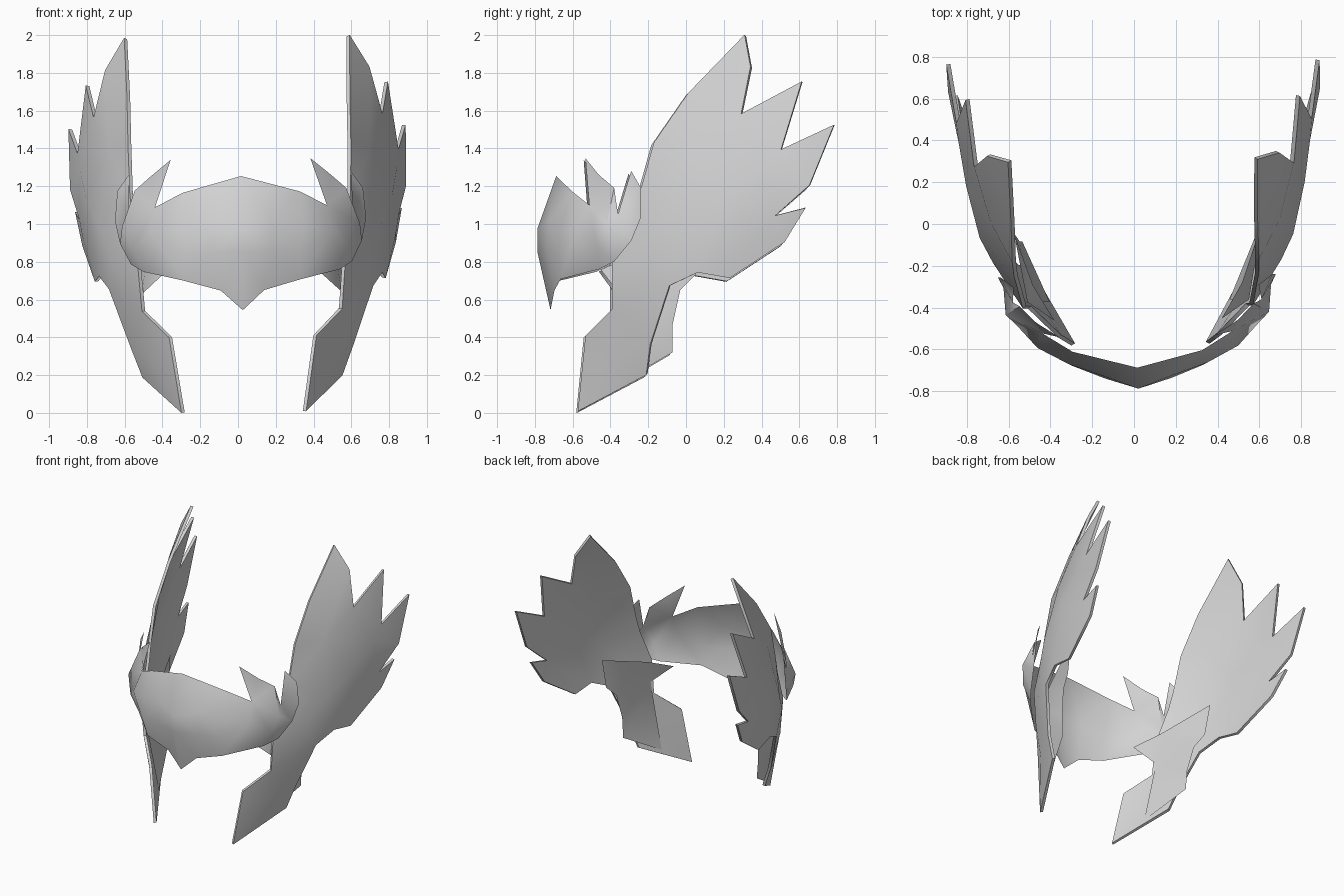
import bpy
import math
from mathutils import Vector
from mathutils.geometry import delaunay_2d_cdt

default_cube = bpy.data.objects.get("Cube")
if default_cube:
    bpy.data.objects.remove(default_cube, do_unlink=True)

# One pale grey for the whole headpiece
grey = bpy.data.materials.new("pale_grey")
grey.use_nodes = True
colour = (0.65, 0.65, 0.65, 1)
grey.diffuse_color = colour
grey.node_tree.nodes["Principled BSDF"].inputs["Base Color"].default_value = colour


def seen_from_side(p):
    return Vector((p[1], p[2]))


def wrapped_round_front(p):
    return Vector((math.atan2(p[0], -p[1]), p[2]))


def mirrored_shell(name, outline, inner, flatten, thickness=0):
    """Fill an outline through its inner points, then mirror it across x."""
    points = outline + inner
    count = len(outline)
    edges = [(i, (i + 1) % count) for i in range(count)]
    flat = [flatten(p) for p in points]
    verts, _, faces, source, _, _ = delaunay_2d_cdt(flat, edges, [], 1, 0.00001)
    mesh = bpy.data.meshes.new(name)
    mesh.from_pydata([points[s[0]] for s in source], [], faces)
    mesh.materials.append(grey)
    obj = bpy.data.objects.new(name, mesh)
    bpy.context.collection.objects.link(obj)
    if thickness:
        solid = obj.modifiers.new("thickness", 'SOLIDIFY')
        solid.thickness = thickness
        solid.offset = -1
    mirror = obj.modifiers.new("mirror", 'MIRROR')
    mirror.use_clip = True
    mirror.merge_threshold = 0.001
    # The headpiece sits with a very slight tilt
    obj.rotation_euler = (0, -0.013, 0.012)
    obj.location = (0.024, -0.007, -0.006)
    bpy.ops.object.select_all(action='DESELECT')
    obj.select_set(True)
    bpy.context.view_layer.objects.active = obj
    bpy.ops.object.convert(target='MESH')
    bpy.ops.object.shade_smooth_by_angle(angle=math.radians(50))
    return obj


# Feathered side wings: front edge upward, then feather tips back down
wing_outline = [
    (.33, -.57, .01), (.39, -.53, .41), (.53, -.39, .55), (.55, -.39, .8),
    (.575, -.28, 1.05), (.585, -.24, 1.18), (.59, -.17, 1.43),
    (.59, .01, 1.69), (.597, .31, 2), (.7, .34, 1.83), (.765, .29, 1.58),
    (.8, .61, 1.75), (.85, .5, 1.39), (.893, .78, 1.52), (.89, .65, 1.2),
    (.845, .47, 1.04), (.865, .63, 1.08), (.83, .52, .9), (.77, .23, .71),
    (.75, .06, .74), (.7, -.09, .67), (.59, -.19, .36), (.53, -.21, .2),
]
wing_inner = [
    (.49, -.38, .3), (.61, -.27, .6), (.69, -.17, .85), (.75, -.05, 1),
    (.69, .02, 1.4), (.7, .2, 1.65), (.81, .2, 1.15), (.84, .4, 1.3),
    (.83, .4, .95),
]
mirrored_shell("side_wings", wing_outline, wing_inner, seen_from_side, 0.02)

# Brow guard: top edge outward over two spikes, then back along the bottom
brow_outline = [
    (0, -.68, 1.26), (.31, -.6, 1.175), (.455, -.51, 1.1), (.37, -.53, 1.35),
    (.48, -.46, 1.26), (.56, -.38, 1.19), (.595, -.36, 1.05),
    (.585, -.29, 1.28), (.65, -.24, 1.19), (.665, -.24, 1.03),
    (.64, -.29, .91), (.585, -.38, .8), (.52, -.46, .76), (.31, -.66, .71),
    (.115, -.69, .655), (0, -.71, .55), (0, -.78, .86), (0, -.78, .98),
]
brow_inner = [
    (.33, -.66, .98), (.31, -.67, .85), (.48, -.58, .97), (.63, -.42, 1),
    (.58, -.47, .88), (.16, -.72, 1.02), (.16, -.73, .86),
]
mirrored_shell("brow_guard", brow_outline, brow_inner, wrapped_round_front)

# Thin plates inside the wings, joining them to the brow guard
plate_outline = [
    (.63, .09, .95), (.5, -.28, .83), (.4, -.45, .76), (.53, -.36, .64),
    (.43, -.36, .15), (.555, -.07, .32), (.565, -.07, .47), (.59, -.03, .65),
    (.62, .05, .73),
]
mirrored_shell("inner_plates", plate_outline, [], seen_from_side)
